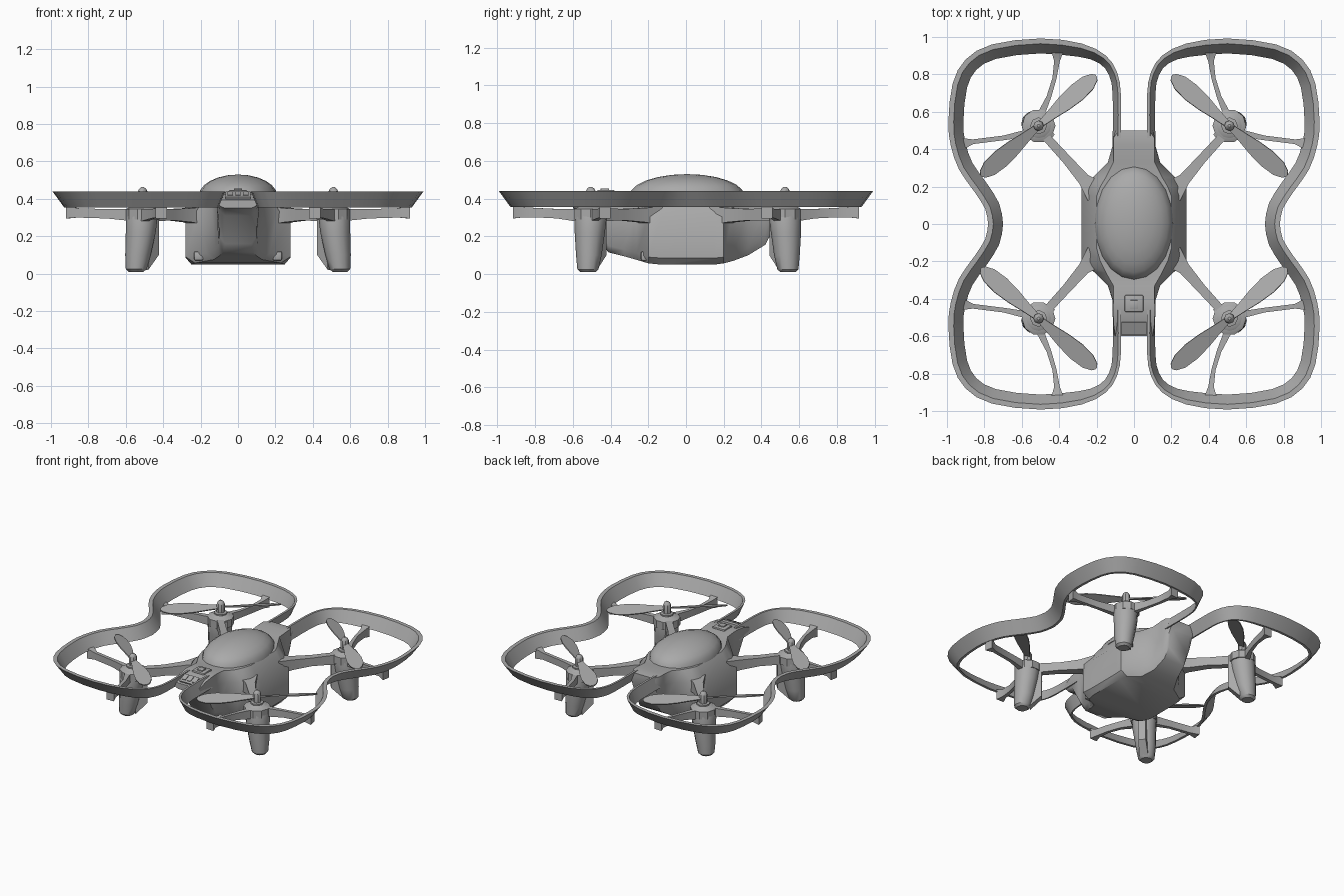
import bpy, bmesh, math
from mathutils import Vector, Matrix

cube = bpy.data.objects.get("Cube")
if cube:
    bpy.data.objects.remove(cube, do_unlink=True)

grey = bpy.data.materials.new("plain_grey")
grey.use_nodes = True
GREY = (0.4, 0.4, 0.4, 1)
grey.diffuse_color = GREY
grey.node_tree.nodes["Principled BSDF"].inputs["Base Color"].default_value = GREY


def finish(name, bm, mirror=False, angle=35):
    """Turn a bmesh into a shaded object, optionally mirrored to all four corners."""
    bmesh.ops.recalc_face_normals(bm, faces=bm.faces)
    mesh = bpy.data.meshes.new(name)
    bm.to_mesh(mesh)
    bm.free()
    mesh.materials.append(grey)
    ob = bpy.data.objects.new(name, mesh)
    bpy.context.collection.objects.link(ob)
    bpy.ops.object.select_all(action='DESELECT')
    bpy.context.view_layer.objects.active = ob
    ob.select_set(True)
    bpy.ops.object.shade_smooth_by_angle(angle=math.radians(angle))
    if mirror:
        mod = ob.modifiers.new("corners", 'MIRROR')
        mod.use_axis = (True, True, False)
    return ob


def loft(name, sections, caps=True, mirror=False, angle=35):
    """Skin a row of closed cross-sections."""
    bm = bmesh.new()
    rows = [[bm.verts.new(p) for p in s] for s in sections]
    n = len(rows[0])
    for a, b in zip(rows, rows[1:]):
        for i in range(n):
            j = (i + 1) % n
            bm.faces.new((a[i], a[j], b[j], b[i]))
    if caps:
        bm.faces.new(rows[0])
        bm.faces.new(rows[-1])
    return finish(name, bm, mirror, angle)


def smooth_path(points, steps):
    """Catmull-Rom curve through the points."""
    pts = [Vector(p) for p in points]
    pts = [2 * pts[0] - pts[1]] + pts + [2 * pts[-1] - pts[-2]]
    out = []
    for a, b, c, d in zip(pts, pts[1:], pts[2:], pts[3:]):
        for k in range(steps):
            t = k / steps
            out.append(0.5 * (2 * b + (c - a) * t + (2 * a - 5 * b + 4 * c - d) * t * t
                              + (3 * b - a - 3 * c + d) * t ** 3))
    return out + [pts[-2]]


def side_of(path, i):
    """Unit vector to the left of a flat path."""
    d = path[min(i + 1, len(path) - 1)] - path[max(i - 1, 0)]
    return Vector((-d.y, d.x)).normalized()


def bar(name, points, widths, bottoms, tops):
    """Upright strip swept along a flat path."""
    path = [Vector(p) for p in points]
    secs = []
    for i, p in enumerate(path):
        s = side_of(path, i) * widths[i] / 2
        secs.append([(*(p + s), bottoms[i]), (*(p - s), bottoms[i]),
                     (*(p - s), tops[i]), (*(p + s), tops[i])])
    return loft(name, secs, mirror=True)


def lathe(name, rings, sides=12):
    """Rings given as x, y, z, radius."""
    secs = [[(x + r * math.cos(math.tau * k / sides), y + r * math.sin(math.tau * k / sides), z)
             for k in range(sides)] for x, y, z, r in rings]
    return loft(name, secs, mirror=True)


def box(name, center, size, bevel=0.0, pitch=0.0):
    bm = bmesh.new()
    place = Matrix.Translation(center) @ Matrix.Rotation(math.radians(pitch), 4, 'X')
    bmesh.ops.create_cube(bm, size=1, matrix=place @ Matrix.Diagonal((*size, 1)))
    if bevel:
        bmesh.ops.bevel(bm, geom=bm.edges[:], offset=bevel, segments=2, affect='EDGES', profile=0.5)
    return finish(name, bm)


# Propeller guard: slanted thin band, one quarter mirrored
outline = smooth_path([(0.78, 0), (0.795, 0.08), (0.855, 0.175), (0.935, 0.29), (0.98, 0.42),
                       (0.992, 0.55), (0.97, 0.75), (0.9, 0.88), (0.76, 0.96), (0.5, 0.992),
                       (0.28, 0.965), (0.15, 0.9), (0.09, 0.81), (0.07, 0.69), (0.07, 0.46)], 2)
band = []
for i, p in enumerate(outline):
    n = side_of(outline, i)
    if i == 0:
        n = Vector((-1, 0))
    slant = 0.55 + 0.45 * min(1, max(0, (p.x - 0.08) / 0.25))
    band.append([(*(p + n * o * slant), z) for o, z in
                 ((0, 0.44), (0.028, 0.44), (0.08, 0.355), (0.062, 0.355))])
loft("propeller_guard", band, caps=False, mirror=True)

# Body: sections along y as y, half-widths of bottom, lower side, upper side, top, then heights
hull = [(-0.6, .07, .095, .105, .1, .35, .36, .375, .395),
        (-0.53, .07, .1, .112, .11, .31, .34, .38, .425),
        (-0.45, .07, .1, .114, .112, .16, .2, .37, .437),
        (-0.41, .08, .105, .114, .11, .115, .15, .36, .437),
        (-0.33, .1, .12, .14, .11, .095, .13, .35, .43),
        (-0.26, .13, .17, .21, .15, .075, .11, .34, .42),
        (-0.2, .23, .28, .28, .18, .057, .09, .305, .42),
        (-0.13, .25, .28, .28, .2, .05, .085, .3, .42),
        (0.15, .25, .28, .28, .2, .05, .085, .3, .42),
        (0.2, .23, .28, .28, .18, .057, .09, .305, .42),
        (0.25, .14, .18, .22, .15, .07, .11, .34, .42),
        (0.33, .1, .12, .14, .11, .1, .14, .35, .43),
        (0.42, .085, .1, .114, .11, .155, .2, .36, .437),
        (0.46, .08, .1, .114, .11, .23, .27, .37, .437),
        (0.5, .07, .095, .1, .08, .34, .36, .4, .43)]
loft("body", [[(-wb, y, zb), (wb, y, zb), (wl, y, zm), (w, y, zs), (wt, y, zt),
               (-wt, y, zt), (-w, y, zs), (-wl, y, zm)]
              for y, wb, wl, w, wt, zb, zm, zs, zt in hull], angle=40)

# Oval canopy
bm = bmesh.new()
bmesh.ops.create_uvsphere(bm, u_segments=20, v_segments=12, radius=1)
bmesh.ops.bisect_plane(bm, geom=bm.verts[:] + bm.edges[:] + bm.faces[:], plane_co=(0, 0, 0),
                       plane_no=(0, 0, -1), clear_outer=True)
bmesh.ops.transform(bm, verts=bm.verts, matrix=Matrix.Translation((0, 0.005, 0.415))
                    @ Matrix.Diagonal((0.21, 0.305, 0.115, 1)))
finish("canopy", bm, angle=60)

# Top button, sloping indicator strip and nose camera
box("button_base", (0, -0.425, 0.437), (0.1, 0.09, 0.02), 0.006)
box("button", (0, -0.43, 0.447), (0.045, 0.045, 0.016), 0.004)
box("indicator_panel", (0, -0.557, 0.417), (0.135, 0.07, 0.016), pitch=23)
for x in (-0.042, 0, 0.042):
    box("indicator", (x, -0.557, 0.426), (0.028, 0.045, 0.01), pitch=23)
box("nose_camera", (0, -0.44, 0.215), (0.075, 0.05, 0.06), 0.008)
for x in (-0.21, 0.21):
    box("front_sensor", (x, -0.215, 0.095), (0.05, 0.05, 0.05), 0.01)

# Motor pods, leaning slightly outward at the bottom
POD_SHIFT = 0.01
pods = [
    lathe("motor_pod", [(.545, .53, .01, .04), (.544, .53, .025, .056), (.535, .525, .1, .068),
                        (.52, .52, .22, .08), (.515, .515, .3, .085), (.51, .515, .35, .075),
                        (.51, .515, .365, .05)]),
    bar("pod_rib", [(0.44, 0.45), (0.5, 0.505)], [0.05, 0.06], [0.1, 0.02], [0.34, 0.355]),
    lathe("motor_collar", [(.51, .515, .29, .09), (.51, .515, .345, .09), (.51, .515, .355, .07)], 10),
    lathe("propeller_hub", [(.51, .515, .36, .045), (.51, .515, .375, .045), (.51, .515, .378, .028),
                            (.51, .515, .435, .028), (.51, .515, .452, .02), (.51, .515, .462, .008)], 8)]

# Arms and spokes
bar("arm", [(0.2, 0.17), (0.27, 0.24), (0.36, 0.345), (0.47, 0.465)],
    [0.13, 0.065, 0.05, 0.045], [0.26, 0.275, 0.285, 0.28], [0.36, 0.35, 0.345, 0.35])
bar("side_spoke", [(0.55, 0.49), (0.7, 0.46), (0.86, 0.44), (0.915, 0.43)],
    [0.04, 0.025, 0.025, 0.06], [0.28, 0.295, 0.3, 0.295], [0.345, 0.345, 0.35, 0.37])
bar("end_spoke", [(0.5, 0.58), (0.455, 0.68), (0.425, 0.78), (0.412, 0.87), (0.41, 0.915)],
    [0.04, 0.025, 0.022, 0.03, 0.06], [0.28, 0.295, 0.3, 0.3, 0.295], [0.345, 0.345, 0.35, 0.355, 0.37])

# Two-blade propeller: pitched paddle outlines
bm = bmesh.new()
shape = [(0.02, 0.018), (0.1, 0.03), (0.18, 0.044), (0.27, 0.052), (0.35, 0.045), (0.395, 0.024), (0.408, 0.006)]
for turn in (0, math.pi):
    place = (Matrix.Translation((0.51, 0.515, 0.412)) @ Matrix.Rotation(math.radians(139) + turn, 4, 'Z')
             @ Matrix.Rotation(math.radians(18), 4, 'X'))
    loops = []
    for z in (-0.004, 0.004):
        loops.append([[bm.verts.new(place @ Vector((x, s * w, z))) for x, w in shape] for s in (1, -1)])
    for lo in loops:
        for i in range(len(shape) - 1):
            bm.faces.new((lo[0][i], lo[0][i + 1], lo[1][i + 1], lo[1][i]))
    rims = [lo[0] + lo[1][::-1] for lo in loops]
    for i in range(len(rims[0])):
        j = (i + 1) % len(rims[0])
        bm.faces.new((rims[0][i], rims[0][j], rims[1][j], rims[1][i]))
pods.append(finish("propeller", bm, mirror=True))

# The motors sit slightly behind the middle
for ob in pods:
    ob.location.y = POD_SHIFT
